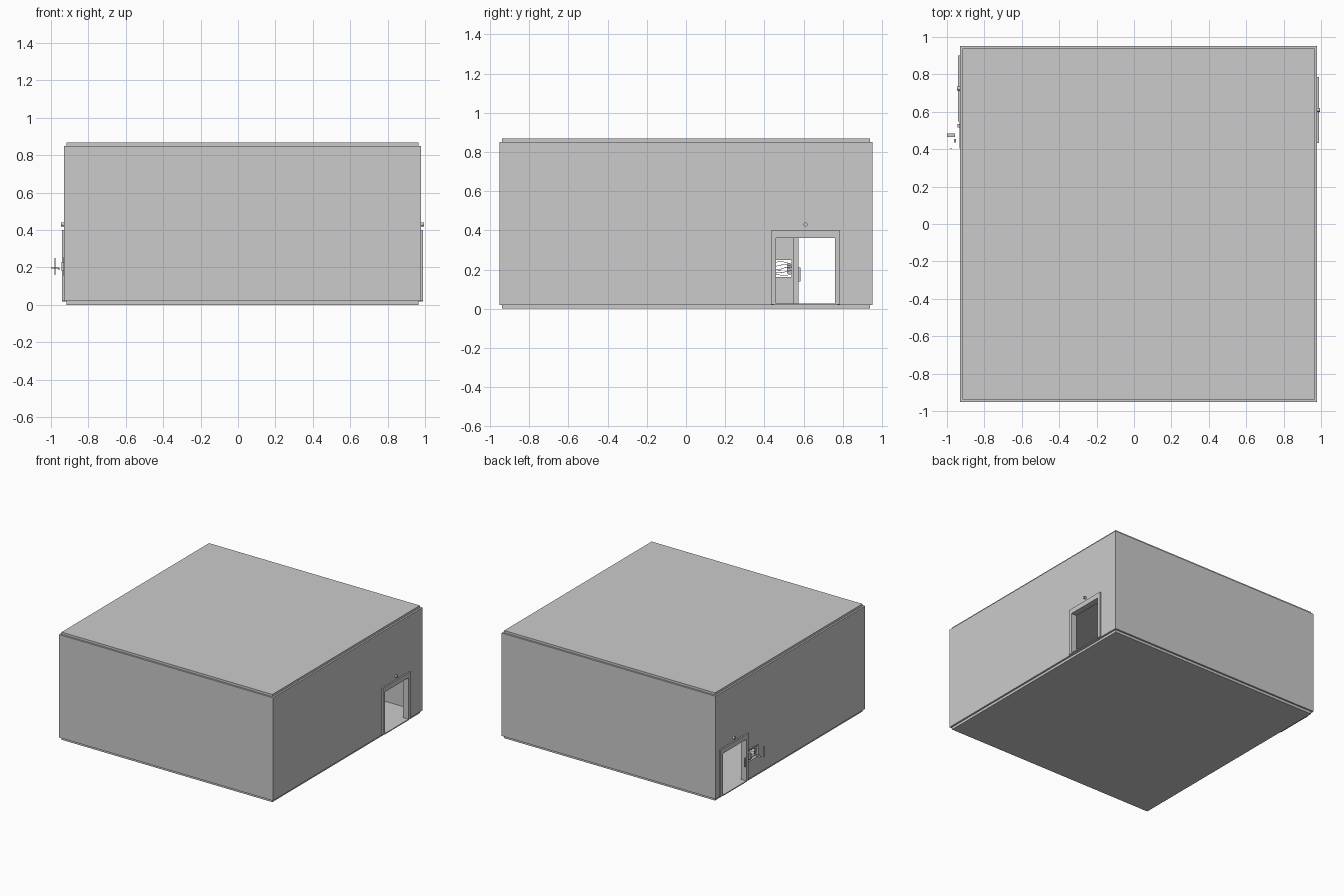
import bpy, bmesh, math
from mathutils import Vector, Matrix

if "Cube" in bpy.data.objects:
    bpy.data.objects.remove(bpy.data.objects["Cube"])

grey = bpy.data.materials.new("plain grey")
grey.diffuse_color = (0.6, 0.6, 0.6, 1)
grey.use_nodes = True
grey.node_tree.nodes["Principled BSDF"].inputs["Base Color"].default_value = grey.diffuse_color


def finish(name, bm):
    me = bpy.data.meshes.new(name)
    bm.to_mesh(me)
    bm.free()
    me.materials.append(grey)
    ob = bpy.data.objects.new(name, me)
    bpy.context.collection.objects.link(ob)
    return ob


def box(name, x, y, z):
    """Box from (min, max) ranges."""
    bm = bmesh.new()
    size = Vector((x[1] - x[0], y[1] - y[0], z[1] - z[0]))
    mid = Vector((x[0] + x[1], y[0] + y[1], z[0] + z[1])) / 2
    bmesh.ops.create_cube(bm, size=1, matrix=Matrix.Translation(mid) @ Matrix.Diagonal(size).to_4x4())
    return finish(name, bm)


def cut(ob, cutter):
    """Subtract the cutter and discard it."""
    cutter.hide_render = True
    mod = ob.modifiers.new("cut", 'BOOLEAN')
    mod.operation, mod.solver, mod.object = 'DIFFERENCE', 'EXACT', cutter
    bpy.context.view_layer.objects.active = ob
    bpy.ops.object.modifier_apply(modifier=mod.name)
    bpy.data.objects.remove(cutter)


def wire(name, points, radius=0.0015):
    cu = bpy.data.curves.new(name, 'CURVE')
    cu.dimensions = '3D'
    cu.bevel_depth, cu.bevel_resolution = radius, 1
    sp = cu.splines.new('POLY')
    sp.points.add(len(points) - 1)
    for p, co in zip(sp.points, points):
        p.co = (*co, 1)
    cu.materials.append(grey)
    bpy.context.collection.objects.link(bpy.data.objects.new(name, cu))


XL, XR, YF, YB = -0.93, 0.978, -0.953, 0.953
T = 0.03    # wall thickness
INSET = 0.014

# floor and roof slabs, set in slightly from the walls
for name, z in (("floor", (0, 0.022)), ("roof", (0.848, 0.868))):
    box(name, (XL + INSET, XR - INSET), (YF + INSET, YB - INSET), z)

# hollow shell of four walls
walls = box("walls", (XL, XR), (YF, YB), (0.02, 0.85))
cut(walls, box("room_cutter", (XL + T, XR - T), (YF + T, YB - T), (-0.1, 1)))

# doorways, each with a frame, threshold and round lamp
for side, face, sgn, yc in (("right", XR, 1, 0.61), ("left", XL, -1, 0.725)):
    inner, outer = face - sgn * (T + 0.008), face + sgn * 0.011
    xr = tuple(sorted((inner, outer)))
    cut(walls, box("door_cutter", (face - 0.1, face + 0.1), (yc - 0.16, yc + 0.16), (0.0, 0.37)))
    frame = box(side + "_door_frame", xr, (yc - 0.177, yc + 0.177), (0.021, 0.4))
    cut(frame, box("frame_cutter", (face - 0.1, face + 0.1), (yc - 0.15, yc + 0.15), (-0.1, 0.36)))
    box(side + "_threshold", xr, (yc - 0.15, yc + 0.15), (0.018, 0.026))
    bm = bmesh.new()
    bmesh.ops.create_cone(bm, cap_ends=True, segments=16, radius1=0.01, radius2=0.01, depth=0.018,
                          matrix=Matrix.Translation((face + sgn * 0.008, yc, 0.43))
                          @ Matrix.Rotation(math.pi / 2, 4, 'Y'))
    finish(side + "_lamp", bm)

# wiring hatch cut through the left wall beside the door
y0, y1, z0, z1 = 0.41, 0.54, 0.16, 0.25
cut(walls, box("hatch_cutter", (XL - 0.1, XL + 0.1), (y0, y1), (z0, z1)))
rim = box("hatch_rim", (XL - 0.003, XL + T + 0.003), (y0 - 0.006, y1 + 0.006), (z0 - 0.006, z1 + 0.006))
cut(rim, box("rim_cutter", (XL - 0.1, XL + 0.1), (y0 + 0.002, y1 - 0.002), (z0 + 0.002, z1 - 0.002)))

# loose wires crossing the hatch
for i in range(5):
    z = z0 + 0.015 + i * 0.015
    wire(f"wire_{i + 1}", [(XL + 0.01 - 0.008 * math.sin(math.pi * t / 4),
                            y0 + (y1 - y0) * t / 4,
                            z + 0.008 * math.sin(t * 1.7 + i)) for t in range(5)])

# loose hatch parts hanging outside
box("hatch_hinge", (-0.945, XL), (0.515, 0.534), (0.18, 0.23))
box("loose_connector", (-1.0, -0.958), (0.466, 0.484), (0.195, 0.199))
box("loose_clip", (-0.962, -0.952), (0.436, 0.455), (0.19, 0.195))
box("hatch_cover_edge", (-0.98, -0.976), (0.402, 0.407), (0.16, 0.25))

# handle on the left door jamb
box("left_door_handle", (XL - 0.008, XL + 0.002), (0.575, 0.585), (0.14, 0.21))
